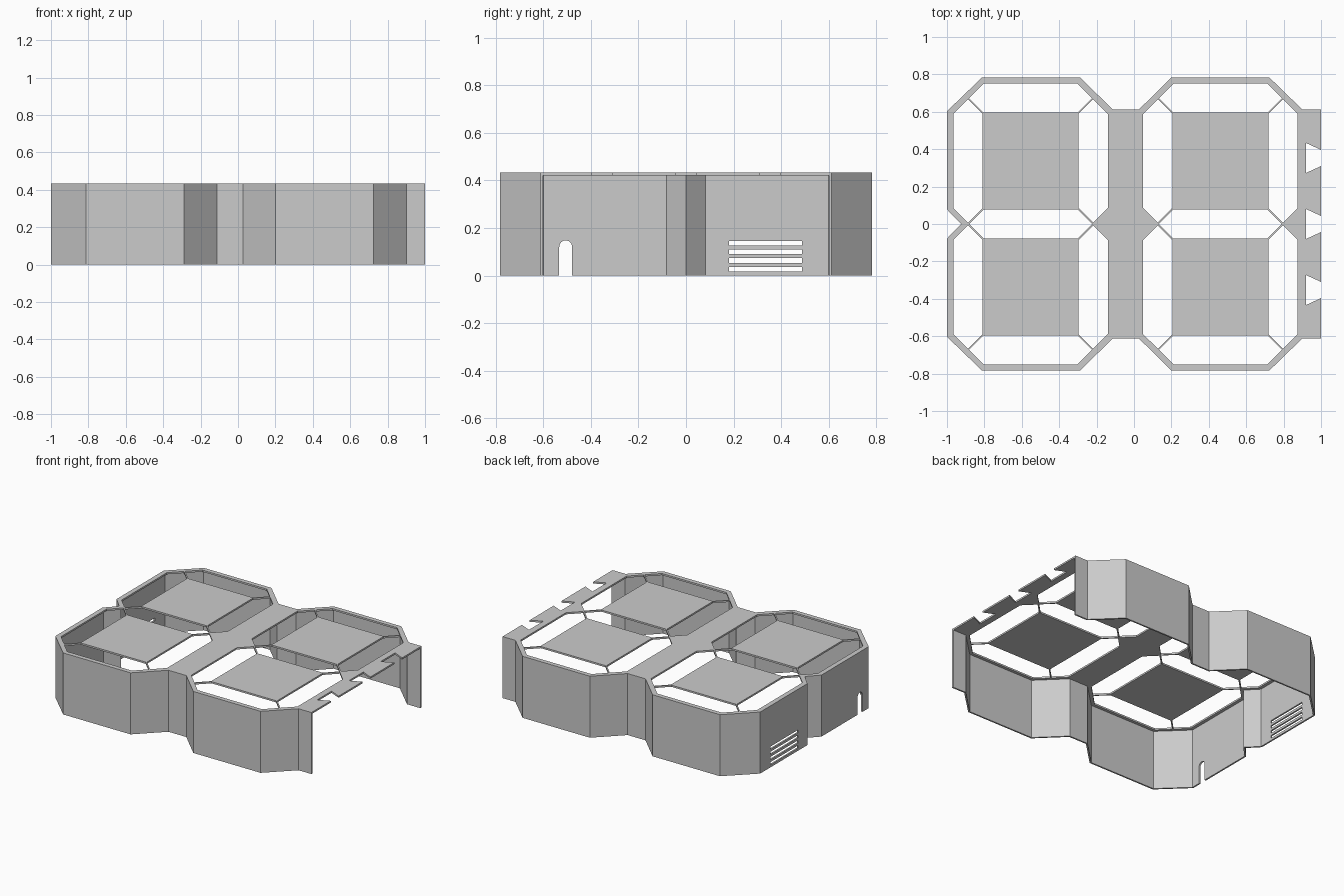
import bpy, bmesh, math
from mathutils import Matrix, Vector

HEIGHT, PLATE, WALL = 0.433, 0.012, 0.011

if "Cube" in bpy.data.objects:
    bpy.data.objects.remove(bpy.data.objects["Cube"], do_unlink=True)

grey = bpy.data.materials.new("plain grey")
grey.use_nodes = True
grey.diffuse_color = (0.6, 0.6, 0.6, 1)
grey.node_tree.nodes["Principled BSDF"].inputs["Base Color"].default_value = grey.diffuse_color


def prisms(name, outlines, low, high, matrix=Matrix()):
    """One object holding a straight prism for each flat outline."""
    bm = bmesh.new()
    for points in outlines:
        face = bm.faces.new([bm.verts.new((u, v, low)) for u, v in points])
        side = bmesh.ops.extrude_face_region(bm, geom=[face])["geom"]
        verts = [g for g in side if isinstance(g, bmesh.types.BMVert)]
        bmesh.ops.translate(bm, verts=verts, vec=(0, 0, high - low))
    bmesh.ops.recalc_face_normals(bm, faces=bm.faces)
    bm.transform(matrix)
    mesh = bpy.data.meshes.new(name)
    bm.to_mesh(mesh)
    bm.free()
    mesh.materials.append(grey)
    obj = bpy.data.objects.new(name, mesh)
    bpy.context.collection.objects.link(obj)
    return obj


def inset(points, distance):
    """Mitred inward offset of a counter-clockwise outline."""
    result = []
    for i, p in enumerate(points):
        a, b, c = Vector(points[i - 1]), Vector(p), Vector(points[(i + 1) % len(points)])
        d1, d2 = (b - a).normalized(), (c - b).normalized()
        n1, n2 = Vector((-d1.y, d1.x)), Vector((-d2.y, d2.x))
        result.append(tuple(b + (n1 + n2) * distance / (1 + n1.dot(n2))))
    return result


# Housing outline: back half mirrored to the front, notched in the middle of the right side
back = [(1, 0.612), (0.9, 0.612), (0.724, 0.783), (0.2, 0.783), (0.026, 0.612),
        (-0.113, 0.612), (-0.288, 0.783), (-0.813, 0.783), (-1, 0.603), (-1, 0.078)]
front = [(x, -y) for x, y in reversed(back)]
outline = back + [(-0.925, 0)] + front
housing = prisms("display_housing", [outline], 0, HEIGHT)

# Hollow inside, open below and on the left side
cavity = inset(outline, WALL)
cavity[0] = (1.1, cavity[0][1])
cavity[-1] = (1.1, cavity[-1][1])
cutters = [prisms("cavity_cutter", [cavity], -0.1, HEIGHT - PLATE)]


# Seven bar-shaped windows for each of the two digits
def bar(cx, cy, length, upright):
    half, end = 0.078, length - 0.078
    shape = [(-length, 0), (-end, -half), (end, -half), (length, 0), (end, half), (-end, half)]
    return [(cx - v, cy + u) if upright else (cx + u, cy + v) for u, v in shape]


openings = []
for centre in (-0.553, 0.462):
    openings += [bar(centre, y, 0.329, False) for y in (-0.673, 0, 0.673)]
    openings += [bar(centre + x, y, 0.33, True) for x in (-0.335, 0.335) for y in (-0.337, 0.337)]

# Dovetail notches on the open edge
for y in (-0.353, 0, 0.353):
    openings.append([(0.92, y - 0.08), (1.02, y - 0.034), (1.02, y + 0.034), (0.92, y + 0.08)])
cutters.append(prisms("window_cutter", openings, HEIGHT - 0.1, HEIGHT + 0.1))

# Vent slots and arched cable opening in the closed side
vents = []
for row in range(4):
    z = 0.027 + 0.0365 * row
    vents.append([(0.18, z - 0.01), (0.488, z - 0.01), (0.488, z + 0.01), (0.18, z + 0.01)])
radius, y = 0.027, -0.506
arch = [(y + radius * math.cos(a), 0.121 + radius * math.sin(a))
        for a in (math.pi * i / 12 for i in range(13))]
vents.append(arch + [(y - radius, -0.1), (y + radius, -0.1)])
to_side = Matrix(((0, 0, 1, 0), (1, 0, 0, 0), (0, 1, 0, 0), (0, 0, 0, 1)))
cutters.append(prisms("side_cutter", vents, -1.1, -0.95, to_side))

# Carve the housing, then drop the cutters
for cutter in cutters:
    cutter.hide_render = True
    carve = housing.modifiers.new(cutter.name, 'BOOLEAN')
    carve.operation, carve.solver, carve.object = 'DIFFERENCE', 'EXACT', cutter
bpy.ops.object.select_all(action='DESELECT')
housing.select_set(True)
bpy.context.view_layer.objects.active = housing
bpy.ops.object.convert(target='MESH')
for cutter in cutters:
    bpy.data.objects.remove(cutter, do_unlink=True)
